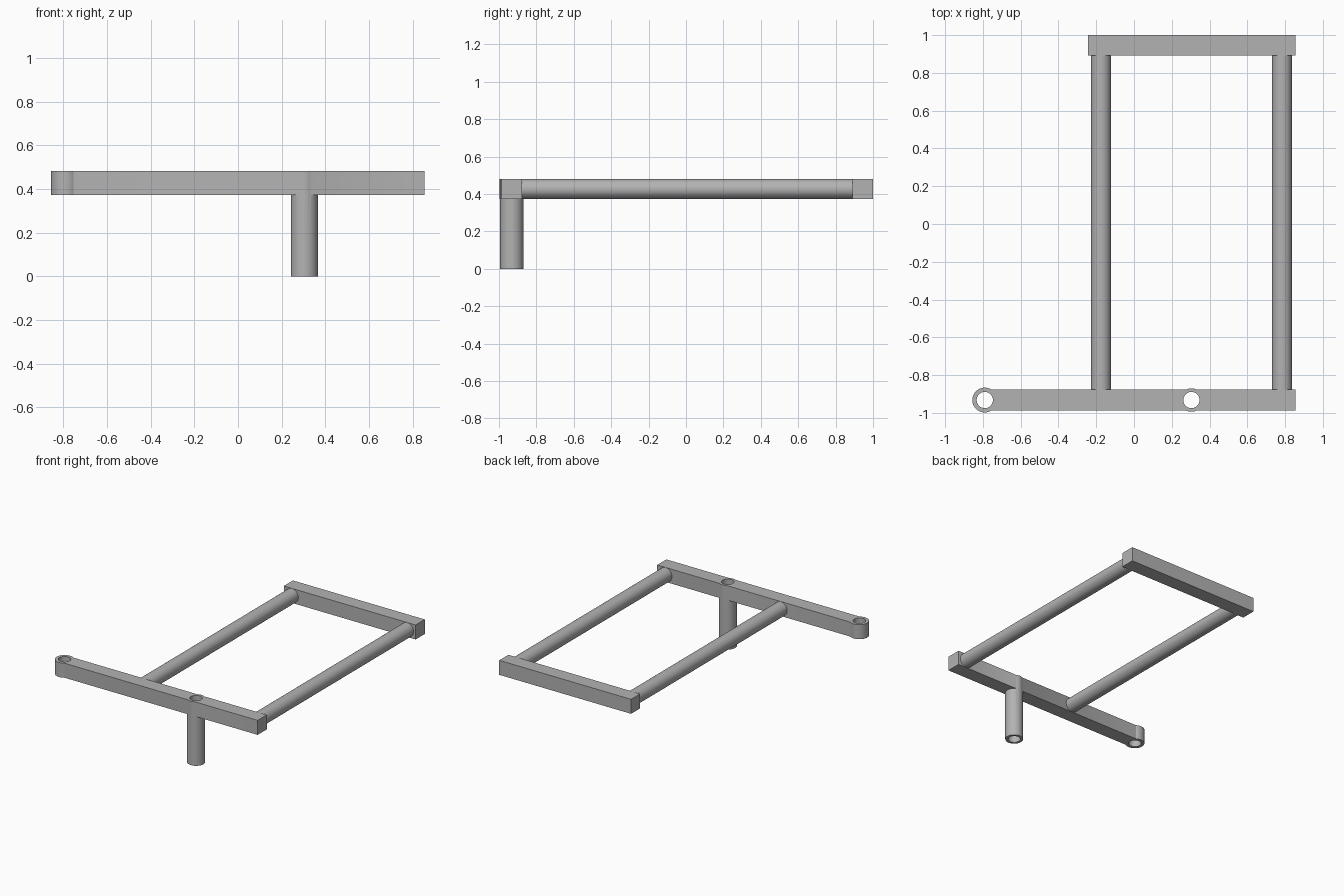
import bpy
import math

cube = bpy.data.objects.get("Cube")
if cube:
    bpy.data.objects.remove(cube, do_unlink=True)

# Single painted-metal colour
grey = bpy.data.materials.new("grey metal")
grey.use_nodes = True
colour = (0.45, 0.45, 0.45, 1)
grey.diffuse_color = colour
grey.node_tree.nodes["Principled BSDF"].inputs["Base Color"].default_value = colour

BOTTOM, TOP = 0.372, 0.481
MID = (BOTTOM + TOP) / 2
FRONT_Y = -0.932
BAR = TOP - BOTTOM
BACK_Y = 1 - BAR / 2
RIGHT_END = 0.854


def finish(obj, name):
    obj.name = name
    obj.data.materials.clear()
    obj.data.materials.append(grey)
    return obj


def box(name, x0, x1, y):
    bpy.ops.mesh.primitive_cube_add(size=1, location=((x0 + x1) / 2, y, MID))
    obj = bpy.context.object
    obj.scale = (x1 - x0, BAR, BAR)
    bpy.ops.object.transform_apply(location=False, rotation=False, scale=True)
    return finish(obj, name)


def post(name, x, radius, z0, z1):
    bpy.ops.mesh.primitive_cylinder_add(
        vertices=48, radius=radius, depth=z1 - z0, location=(x, FRONT_Y, (z0 + z1) / 2))
    return finish(bpy.context.object, name)


def combine(target, other, operation):
    mod = target.modifiers.new(operation.lower(), "BOOLEAN")
    mod.operation, mod.solver, mod.object = operation, "EXACT", other
    bpy.context.view_layer.objects.active = target
    bpy.ops.object.modifier_apply(modifier=mod.name)
    bpy.data.objects.remove(other, do_unlink=True)


def smooth(obj):
    bpy.ops.object.select_all(action="DESELECT")
    obj.select_set(True)
    bpy.context.view_layer.objects.active = obj
    bpy.ops.object.shade_smooth_by_angle(angle=math.radians(30))


# Front beam with a pivot eye at one end and a hollow leg through it
EYE_X, LEG_X, BORE = -0.79, 0.304, 0.043
front_beam = box("front_beam", EYE_X, RIGHT_END, FRONT_Y)
combine(front_beam, post("pivot_eye", EYE_X, 0.066, BOTTOM, TOP), "UNION")
combine(front_beam, post("leg", LEG_X, 0.062, 0, TOP), "UNION")
for x in (EYE_X, LEG_X):
    combine(front_beam, post("bore", x, BORE, -0.1, TOP + 0.1), "DIFFERENCE")
smooth(front_beam)

# Back beam
box("back_beam", -0.243, RIGHT_END, BACK_Y)

# Round side rails joining the beams
y0, y1 = FRONT_Y + BAR / 2, BACK_Y - BAR / 2
for name, x in (("right_rail", -0.175), ("left_rail", 0.784)):
    bpy.ops.mesh.primitive_cylinder_add(
        vertices=48, radius=0.053, depth=y1 - y0,
        location=(x, (y0 + y1) / 2, MID), rotation=(math.pi / 2, 0, 0))
    smooth(finish(bpy.context.object, name))
